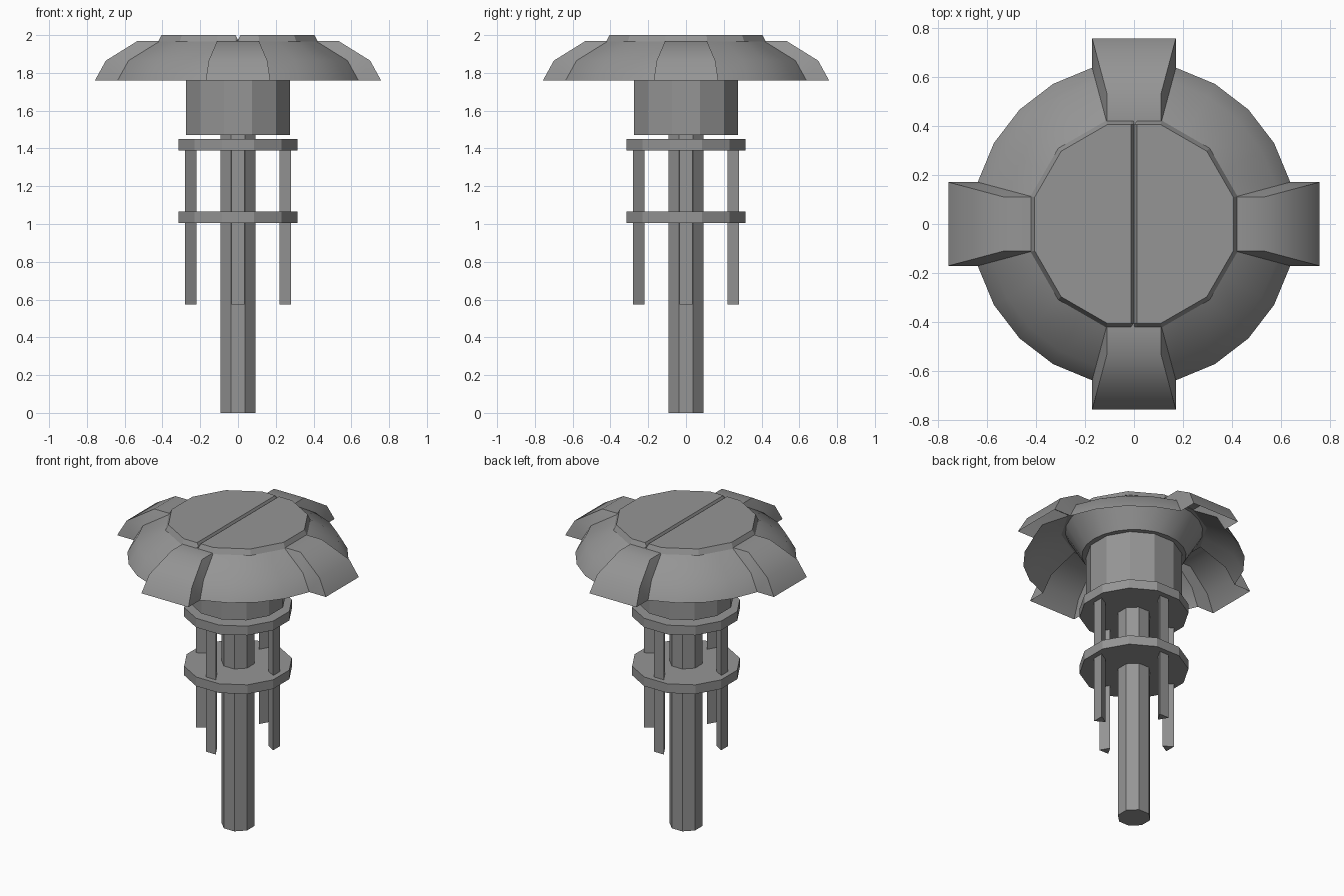
import bpy, bmesh
from math import pi, cos, sin, radians
from mathutils import Matrix, Vector

cube = bpy.data.objects.get("Cube")
if cube:
    bpy.data.objects.remove(cube)

grey = bpy.data.materials.new("mid_grey")
grey.use_nodes = True
COLOUR = (0.3, 0.3, 0.3, 1)
grey.diffuse_color = COLOUR
grey.node_tree.nodes["Principled BSDF"].inputs["Base Color"].default_value = COLOUR


def finish(name, bm, smooth=None):
    bmesh.ops.recalc_face_normals(bm, faces=bm.faces)
    mesh = bpy.data.meshes.new(name)
    bm.to_mesh(mesh)
    bm.free()
    mesh.materials.append(grey)
    ob = bpy.data.objects.new(name, mesh)
    bpy.context.collection.objects.link(ob)
    if smooth:
        bpy.ops.object.select_all(action='DESELECT')
        ob.select_set(True)
        bpy.context.view_layer.objects.active = ob
        bpy.ops.object.shade_smooth_by_angle(angle=radians(smooth))
    return ob


def prism(sides, r1, r2, z1, z2, turn, x=0, y=0):
    """Tapered prism with its first corner at the angle turn."""
    bm = bmesh.new()
    loops = []
    for r, z in ((r1, z1), (r2, z2)):
        angles = [turn + 2 * pi * i / sides for i in range(sides)]
        loops.append([bm.verts.new((x + r * cos(a), y + r * sin(a), z)) for a in angles])
    low, high = loops
    for i in range(sides):
        j = (i + 1) % sides
        bm.faces.new((low[i], low[j], high[j], high[i]))
    bm.faces.new(low[::-1])
    bm.faces.new(high)
    return bm


# Stem, guide discs and the hub under the cap
finish("stem", prism(8, 0.1, 0.1, 0, 1.48, pi / 8))
finish("lower_disc", prism(12, 0.325, 0.325, 1.005, 1.065, pi / 12))
finish("upper_disc", prism(12, 0.325, 0.325, 1.39, 1.45, pi / 12))
finish("hub", prism(12, 0.285, 0.285, 1.47, 1.82, pi / 12))
finish("hub_flare", prism(24, 0.31, 0.415, 1.80, 1.975, 0), smooth=40)

# Four triangular rods, flat side outward
for i, side in enumerate(("left", "back", "right", "front")):
    a = i * pi / 2
    finish(side + "_rod", prism(3, 0.04, 0.04, 0.575, 1.42, a + pi, 0.26 * cos(a), 0.26 * sin(a)))

# Lid with a V groove running front to back
bm = prism(12, 0.437, 0.42, 1.965, 2.0, pi / 12)
for x in (-0.013, 0, 0.013):
    bmesh.ops.bisect_plane(bm, geom=bm.verts[:] + bm.edges[:] + bm.faces[:],
                           plane_co=(x, 0, 0), plane_no=(1, 0, 0))
for v in bm.verts:
    if abs(v.co.x) < 0.001 and v.co.z > 1.99:
        v.co.z = 1.974
finish("grooved_lid", bm)

# Cap shell rings: radius and height, from the rim up
RINGS = ((0.66, 1.76), (0.6, 1.865), (0.425, 1.97))


def ring_point(ring, step):
    r, z = RINGS[ring]
    if ring == 2 and step % 2 == 0:
        r *= cos(pi / 12)
    a = step * pi / 12
    return Vector((r * cos(a), r * sin(a), z))


# Open dome between the four flaps
bm = bmesh.new()
for quarter in range(4):
    start = quarter * 6 + 1
    for step in range(start, start + 4):
        for ring in range(2):
            corners = ((ring, step), (ring, step + 1), (ring + 1, step + 1), (ring + 1, step))
            bm.faces.new([bm.verts.new(ring_point(*c)) for c in corners])
bmesh.ops.remove_doubles(bm, verts=bm.verts, dist=0.0005)
finish("cap_shell", bm, smooth=40)

# Raised hollow flaps: side walls, outer panels and a flat top
OUT = Vector((0.12, 0, 0))
for quarter, side in enumerate(("left", "back", "right", "front")):
    bm = bmesh.new()
    quads = []
    for ring in range(2):
        a, b = ring_point(ring, -1), ring_point(ring, 1)
        c, d = ring_point(ring + 1, 1), ring_point(ring + 1, -1)
        quads.append((a + OUT, b + OUT, c + OUT, d + OUT))
        quads.append((a, a + OUT, d + OUT, d))
        quads.append((b, c, c + OUT, b + OUT))
    quads.append((d, d + OUT, c + OUT, c))
    for quad in quads:
        bm.faces.new([bm.verts.new(p) for p in quad])
    bmesh.ops.remove_doubles(bm, verts=bm.verts, dist=0.0005)
    bmesh.ops.rotate(bm, verts=bm.verts, matrix=Matrix.Rotation(quarter * pi / 2, 3, 'Z'))
    finish(side + "_flap", bm, smooth=35)
